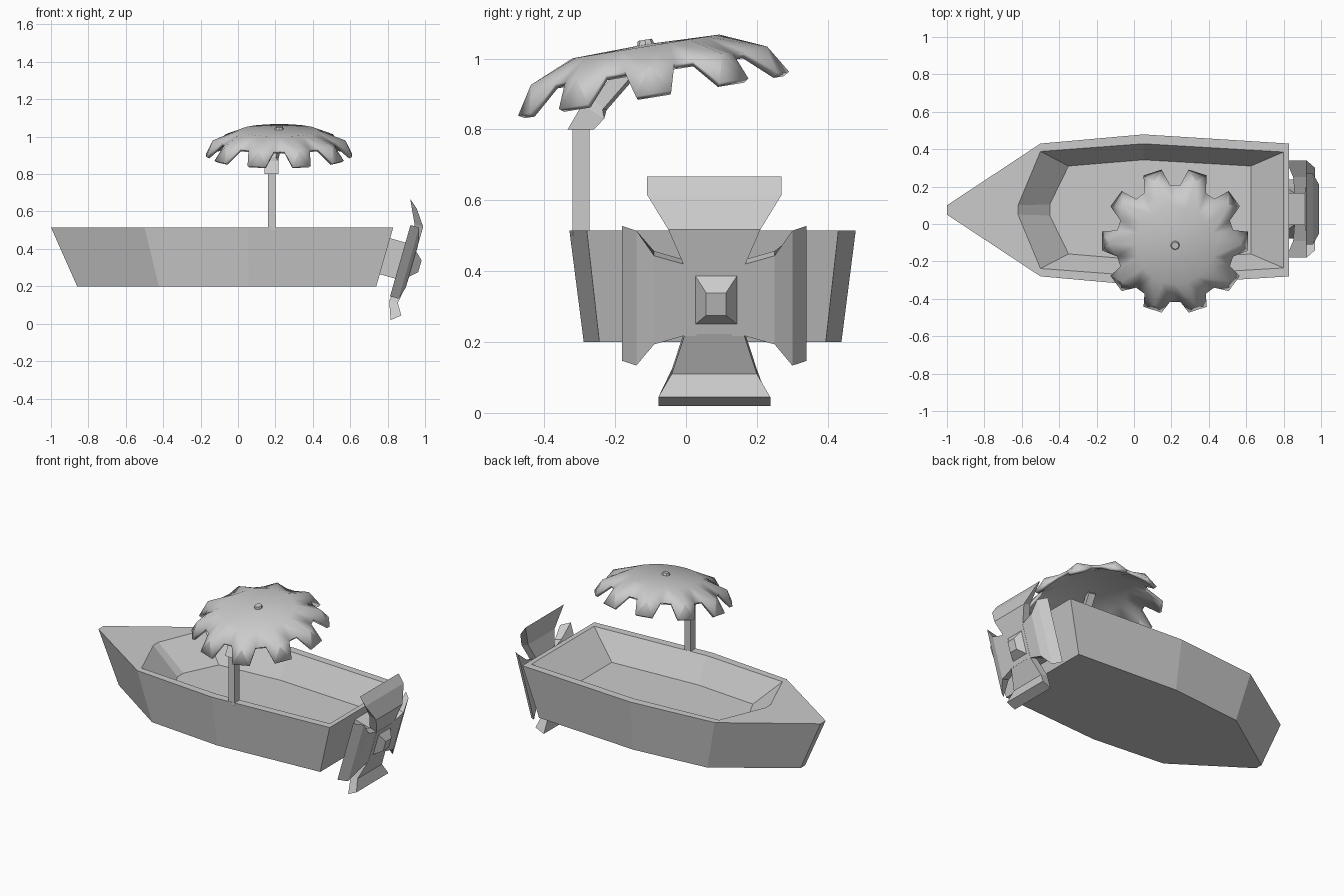
import bpy, bmesh, math
from mathutils import Vector, Matrix

if "Cube" in bpy.data.objects:
    bpy.data.objects.remove(bpy.data.objects["Cube"])


def make_object(name, bm, smooth=None):
    bmesh.ops.recalc_face_normals(bm, faces=bm.faces)
    mesh = bpy.data.meshes.new(name)
    bm.to_mesh(mesh)
    bm.free()
    ob = bpy.data.objects.new(name, mesh)
    bpy.context.collection.objects.link(ob)
    if smooth:
        bpy.context.view_layer.objects.active = ob
        ob.select_set(True)
        bpy.ops.object.shade_smooth_by_angle(angle=math.radians(smooth))
        ob.select_set(False)
    return ob


def loft(name, rings, smooth=None):
    """Bridge rings with equal point counts and cap both ends."""
    bm = bmesh.new()
    vs = [[bm.verts.new(p) for p in ring] for ring in rings]
    n = len(rings[0])
    for a, b in zip(vs, vs[1:]):
        for i in range(n):
            j = (i + 1) % n
            bm.faces.new((a[i], a[j], b[j], b[i]))
    bm.faces.new(vs[0])
    bm.faces.new(vs[-1])
    return make_object(name, bm, smooth)


def square(c, hx, hy, axis=(0, 0, 1)):
    q = Vector(axis).to_track_quat('Z', 'Y')
    return [Vector(c) + q @ Vector((sx * hx, sy * hy, 0))
            for sx, sy in ((-1, -1), (1, -1), (1, 1), (-1, 1))]


# Hull: outline given as half, mirrored across its centre line
MID = 0.075

def outline(half, z):
    right = [(x, MID - w, z) for x, w in half]
    left = [(x, MID + w, z) for x, w in reversed(half)]
    return right + left

top = [(-1, .025), (-.5, .355), (.05, .404), (.83, .355)]
bottom = [(x * .874 + .014, w * .9) for x, w in top]
rim = [(-.62, .025), (-.5, .313), (.05, .354), (.8, .31)]
floor = [(-.45, .03), (-.35, .235), (.05, .268), (.625, .235)]
loft("hull", [outline(bottom, .2), outline(top, .515),
              outline(rim, .515), outline(floor, .365)])

# Umbrella pole, angled joint and rod
loft("umbrella_pole", [square((.18, -.296, z), .02, .024) for z in (.5, .81)])
lean = (.05, .155, .17)
loft("pole_joint", [square((.18, -.297, .8), .037, .037),
                    square((.18, -.262, .85), .037, .037, (0, .5, .8)),
                    square((.185, -.245, .875), .022, .022, lean)])
loft("umbrella_rod", [square((.18, -.27, .84), .021, .021, lean),
                      square((.22, -.113, 1.02), .021, .021, lean)])

# Scalloped canopy with ten folded petals
tilt = Matrix.Translation((.22, -.113, 1.034)) @ Matrix.Rotation(math.radians(9.2), 4, 'X')
bm = bmesh.new()

def polar(r, deg, h):
    a = math.radians(deg)
    return bm.verts.new((r * math.cos(a), r * math.sin(a), h))

apex = bm.verts.new((0, 0, .006))
petals = []
for k in range(10):
    a = 36 * k
    petals.append(dict(
        A=polar(.21, a, 0), B=polar(.21, a + 18, 0), P=polar(.355, a, -.055),
        T0=polar(.394, a - 7.4, -.135), T1=polar(.394, a + 7.4, -.135),
        N0=polar(.318, a - 13, -.06), N1=polar(.318, a + 13, -.06)))
for k, p in enumerate(petals):
    q = petals[(k + 1) % 10]
    for f in ((apex, p['A'], p['B']), (apex, p['B'], q['A']),
              (p['A'], p['P'], p['N1'], p['B']), (p['B'], p['N1'], q['N0']),
              (p['B'], q['N0'], q['P'], q['A']), (p['P'], p['T0'], p['T1']),
              (p['P'], p['T1'], p['N1']), (p['P'], p['N0'], p['T0'])):
        bm.faces.new(f)
canopy = make_object("canopy", bm, 32)
canopy.matrix_world = tilt
if sum(f.normal.z for f in canopy.data.polygons) < 0:
    canopy.data.flip_normals()
solid = canopy.modifiers.new("thickness", 'SOLIDIFY')
solid.thickness = .02
solid.offset = -1

# Knob on the canopy
bm = bmesh.new()
bmesh.ops.create_cone(bm, cap_ends=True, segments=8, radius1=.03, radius2=.02, depth=.03)
make_object("canopy_knob", bm).matrix_world = tilt @ Matrix.Translation((0, 0, .004))

# Propeller frame: local x = shaft, y = sideways, z = up along the raked transom
prop = Matrix.Translation((.91, .08, .325)) @ Matrix.Rotation(math.radians(16), 4, 'Y')

shaft = loft("propeller_shaft", [square((u, 0, 0), .1, .085, (1, 0, 0)) for u in (-.14, .025)])
cap = loft("propeller_cap", [square((.02, 0, .005), .075, .062, (1, 0, 0)),
                             square((.065, 0, .005), .033, .028, (1, 0, 0))])
# Keep the shaft blocks taller than wide
for ob in (shaft, cap):
    ys = max(abs(v.co.y) for v in ob.data.vertices)
    zs = max(abs(v.co.z) for v in ob.data.vertices)
    if ys > zs:
        for v in ob.data.vertices:
            v.co.y, v.co.z = v.co.z, v.co.y
    ob.matrix_world = prop


def blade(name, turn, stations):
    """Stations: radius, half width, shaft offset; the tip edge is bevelled."""
    rings = []
    last = len(stations) - 1
    for i, (r, w, u) in enumerate(stations):
        cut = .02 if i == last else 0
        rings.append([(u - .024, -w, r + cut), (u - .024, w, r + cut),
                      (u + .024, w, r - cut), (u + .024, -w, r - cut)])
    ob = loft(name, rings)
    ob.matrix_world = prop @ Matrix.Rotation(math.radians(turn), 4, 'X')


blade("blade_top", 0, [(.06, .085, 0), (.1, .085, 0), (.207, .13, 0), (.312, .19, -.06)])
blade("blade_bottom", 180, [(.06, .083, 0), (.1, .083, 0), (.222, .12, -.018), (.3, .158, .018)])
for side, turn in (("left", 90), ("right", -90)):
    blade("blade_" + side, turn, [(.05, .105, 0), (.085, .105, 0), (.17, .13, .0), (.24, .198, -.02)])
